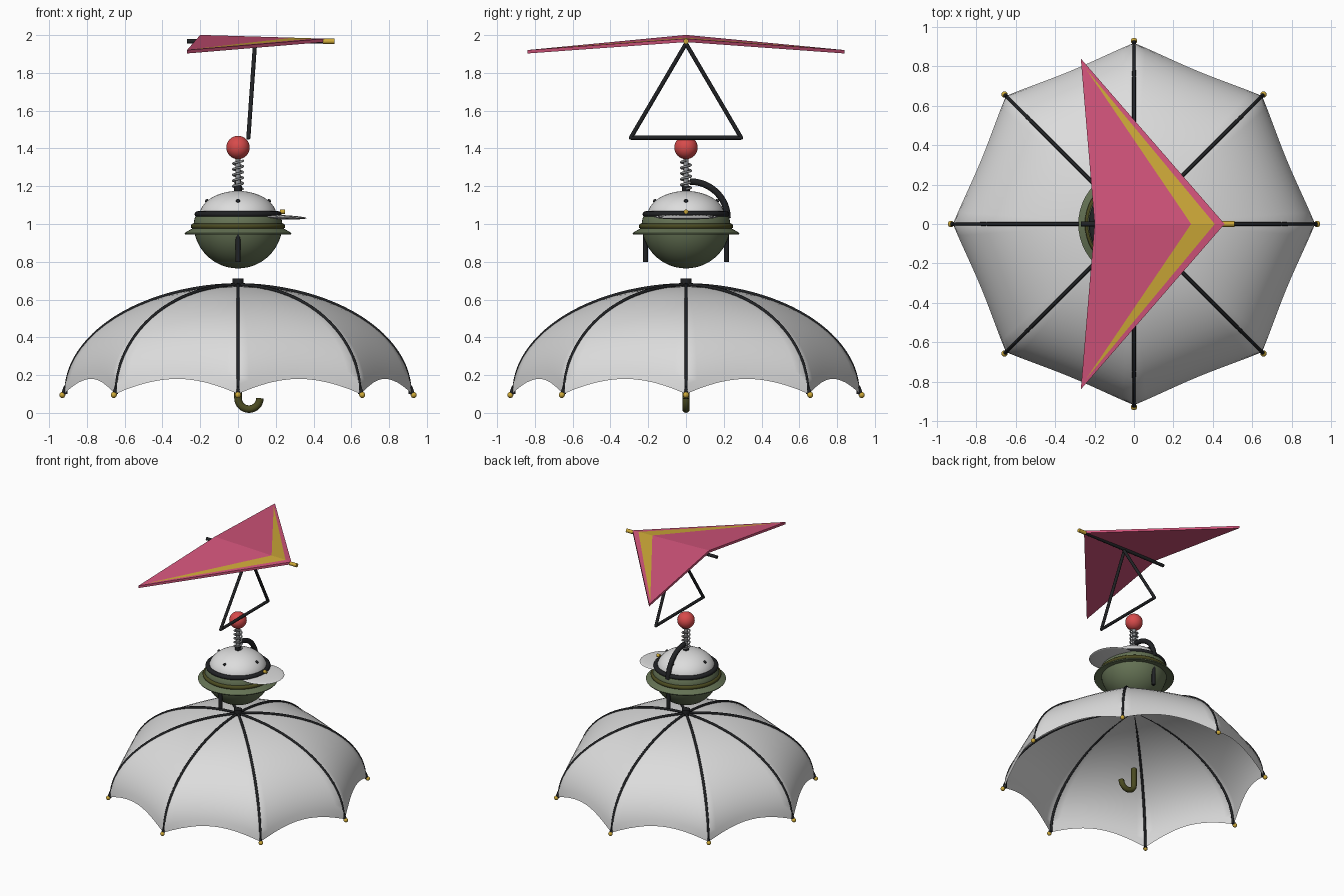
import bpy, bmesh
from math import sin, cos, pi, radians, acos
from mathutils import Vector, Matrix

cube = bpy.data.objects.get("Cube")
if cube:
    bpy.data.objects.remove(cube, do_unlink=True)


def material(name, r, g, b):
    m = bpy.data.materials.new(name)
    m.use_nodes = True
    m.diffuse_color = (r, g, b, 1)
    m.node_tree.nodes["Principled BSDF"].inputs["Base Color"].default_value = (r, g, b, 1)
    return m


WHITE = material("off white", 0.72, 0.72, 0.72)
BLACK = material("black", 0.015, 0.016, 0.018)
GOLD = material("gold", 0.62, 0.40, 0.04)
PINK = material("pink", 0.65, 0.09, 0.20)
OLIVE = material("olive green", 0.13, 0.17, 0.09)
DARK = material("dark olive", 0.07, 0.07, 0.015)
RED = material("red", 0.68, 0.07, 0.07)
GREY = material("spring grey", 0.30, 0.31, 0.32)


def finish(ob, smooth=True):
    bpy.ops.object.select_all(action="DESELECT")
    ob.select_set(True)
    bpy.context.view_layer.objects.active = ob
    if smooth:
        bpy.ops.object.shade_smooth_by_angle(angle=radians(40))
    return ob


def mesh_object(name, bm, mats, smooth=True):
    me = bpy.data.meshes.new(name)
    bm.to_mesh(me)
    bm.free()
    for m in mats:
        me.materials.append(m)
    ob = bpy.data.objects.new(name, me)
    bpy.context.collection.objects.link(ob)
    return finish(ob, smooth)


def ball(name, mat, pos, size, tilt=0.0):
    bm = bmesh.new()
    bmesh.ops.create_uvsphere(bm, u_segments=32, v_segments=16, radius=1)
    if not isinstance(size, tuple):
        size = (size,) * 3
    bm.transform(Matrix.Translation(pos) @ Matrix.Rotation(tilt, 4, "Y") @ Matrix.Diagonal((*size, 1)))
    return mesh_object(name, bm, [mat])


def rod(name, mat, a, b, r1, r2=None, sides=16):
    a, b = Vector(a), Vector(b)
    bm = bmesh.new()
    bmesh.ops.create_cone(bm, cap_ends=True, segments=sides, radius1=r1,
                          radius2=r1 if r2 is None else r2, depth=(b - a).length)
    turn = (b - a).to_track_quat("Z", "Y").to_matrix().to_4x4()
    bm.transform(Matrix.Translation((a + b) / 2) @ turn)
    return mesh_object(name, bm, [mat])


def lathe(name, mat, profile, closed=False, sides=48):
    bm = bmesh.new()
    pts = [bm.verts.new((r, 0, z)) for r, z in profile]
    edges = [bm.edges.new(p) for p in zip(pts, pts[1:])]
    if closed:
        edges.append(bm.edges.new((pts[-1], pts[0])))
    bmesh.ops.spin(bm, geom=pts + edges, cent=(0, 0, 0), axis=(0, 0, 1), angle=2 * pi, steps=sides)
    bmesh.ops.remove_doubles(bm, verts=bm.verts, dist=1e-5)
    bmesh.ops.recalc_face_normals(bm, faces=bm.faces)
    return mesh_object(name, bm, [mat])


def ring(name, mat, radius, z, w, h):
    return lathe(name, mat, [(radius + w * cos(i * pi / 6), z + h * sin(i * pi / 6)) for i in range(12)], True)


def tube(name, mat, points, radius):
    cu = bpy.data.curves.new(name, "CURVE")
    cu.dimensions = "3D"
    cu.bevel_depth = radius
    cu.bevel_resolution = 3
    cu.use_fill_caps = True
    sp = cu.splines.new("POLY")
    sp.points.add(len(points) - 1)
    for p, co in zip(sp.points, points):
        p.co = (*co, 1)
    cu.materials.append(mat)
    ob = bpy.data.objects.new(name, cu)
    bpy.context.collection.objects.link(ob)
    finish(ob, False)
    bpy.ops.object.convert(target="MESH")
    return finish(bpy.context.object)


# Umbrella canopy: eight scalloped panels
RIM, RISE, BASE = 0.92, 0.57, 0.10
PANEL, RINGS = 12, 18
bm = bmesh.new()
rows = []
for j in range(1, RINGS + 1):
    u = j / RINGS
    row = []
    for i in range(8 * PANEL):
        f = (i % PANEL) / PANEL
        scallop = 0.08 * (1 - (2 * f - 1) ** 2)
        t = u * acos(scallop / RISE)
        flat = cos(pi / 8) / cos((f - 0.5) * pi / 4)
        r = RIM * sin(t) * (1 - (1 - flat) * u ** 0.7)
        a = 2 * pi * i / (8 * PANEL)
        row.append(bm.verts.new((r * cos(a), r * sin(a), BASE + RISE * cos(t))))
    rows.append(row)
apex = bm.verts.new((0, 0, BASE + RISE))
for i in range(8 * PANEL):
    k = (i + 1) % (8 * PANEL)
    bm.faces.new((apex, rows[0][i], rows[0][k]))
    for upper, lower in zip(rows, rows[1:]):
        bm.faces.new((upper[i], lower[i], lower[k], upper[k]))
mesh_object("umbrella_canopy", bm, [WHITE])

# Ribs run over the crown, then under the cloth, and end in capped tips
for n in range(8):
    c, s = cos(n * pi / 4), sin(n * pi / 4)
    path = []
    for j in range(25):
        t = j / 24 * pi / 2
        off = 0.009 - 0.018 * j / 24
        r, z = (RIM + off) * sin(t), BASE + (RISE + off) * cos(t)
        path.append((r * c, r * s, z))
    tube("umbrella_rib", BLACK, path, 0.009)
    rod("rib_tip", BLACK, (0.925 * c, 0.925 * s, 0.095), (0.918 * c, 0.918 * s, 0.145), 0.013, 0.003)
    ball("rib_cap", GOLD, (0.93 * c, 0.93 * s, 0.095), 0.016)
rod("umbrella_hub", BLACK, (0, 0, 0.66), (0, 0, 0.712), 0.03)

# Hooked handle
hook = [(0, 0, 0.21), (0, 0, 0.14)]
hook += [(0.058 - 0.058 * cos(a), 0, 0.078 - 0.058 * sin(a)) for a in [i * pi / 16 for i in range(17)]]
tube("umbrella_handle", DARK, hook, 0.02)

# Round body: bowl, brim, bands and dome
bowl = [(0.235 * sin(i * pi / 32), 1.0 - 0.235 * cos(i * pi / 32)) for i in range(17)]
lathe("body_bowl", OLIVE, bowl + [(0.23, 1.03), (0.215, 1.055)])
lathe("body_brim", OLIVE, [(0.225, 0.985), (0.25, 0.972), (0.283, 0.952), (0.28, 0.945), (0.23, 0.955)], True)
ring("brim_band", DARK, 0.232, 0.988, 0.018, 0.016)
ring("cap_band", BLACK, 0.212, 1.052, 0.018, 0.016)
lathe("cap_dome", WHITE, [(0.205 * cos(i * pi / 32), 1.04 + 0.135 * sin(i * pi / 32)) for i in range(17)])
ball("cap_visor", WHITE, (0.195, 0, 1.037), (0.168, 0.168, 0.012), radians(2))
rod("cap_clasp", GOLD, (0.222, 0, 1.065), (0.248, 0, 1.065), 0.012)
for n in range(4):
    ball("cap_stud", BLACK, (0.163 * cos(n * pi / 2), 0.163 * sin(n * pi / 2), 1.121), 0.011)

# Side straps and rear hose
for y in (-0.215, 0.215):
    rod("body_strap", BLACK, (0, y, 0.80), (0, y, 0.96), 0.013)
tube("rear_hose", BLACK, [(0, 0.02 + 0.2 * sin(a), 1.03 + 0.195 * cos(a))
                          for a in [i * pi / 32 for i in range(17)]], 0.018)

# Spring neck and ball
rod("spring_foot", BLACK, (0, 0, 1.16), (0, 0, 1.20), 0.02)
rod("spring_core", GREY, (0, 0, 1.17), (0, 0, 1.36), 0.013)
TURNS = 5
tube("spring_coil", GREY, [(0.026 * cos(i * pi / 8), 0.026 * sin(i * pi / 8), 1.185 + 0.15 * i / (16 * TURNS))
                           for i in range(16 * TURNS + 1)], 0.006)
ball("neck_ball", RED, (0, 0, 1.405), 0.062)


# Glider wing: two sloped halves with an inlaid stripe behind the leading edge
def wing_point(x, y, drop=0.0):
    return (x, y, 1.995 - 0.03 * x - 0.098 * abs(y) - drop)


nose, front, back, rear = (0.46, 0), (0.41, 0), (0.29, 0), (-0.2, 0)
tip, stripe_end = (-0.27, 0.84), (-0.242, 0.785)
bm = bmesh.new()
for side in (1, -1):
    def add(points, index=0, drops=None):
        drops = drops or [0] * len(points)
        vs = [bm.verts.new(wing_point(x, y * side, d)) for (x, y), d in zip(points, drops)]
        bm.faces.new(vs[::side]).material_index = index
    add([nose, tip, stripe_end, front][::-1][::-1])
    add([front, stripe_end, back], 1)
    add([back, stripe_end, tip, rear])
    low = 0.018
    add([rear, tip, nose], 0, [low] * 3)
    add([nose, tip, tip, nose][::-1], 0, [0, 0, low, low][::-1])
    add([rear, tip, tip, rear], 0, [0, 0, low, low])
bmesh.ops.remove_doubles(bm, verts=bm.verts, dist=1e-5)
bmesh.ops.recalc_face_normals(bm, faces=bm.faces)
mesh_object("glider_wing", bm, [PINK, GOLD], smooth=False)

# Keel and control frame
rod("glider_keel", BLACK, (-0.27, 0, 1.967), (0.46, 0, 1.967), 0.012)
rod("keel_nose", GOLD, (0.45, 0, 1.967), (0.51, 0, 1.967), 0.014)
top = (0.09, 0, 1.955)
corners = [(0.055, -0.292, 1.457), (0.055, 0.292, 1.457)]
rod("control_bar", BLACK, *corners, 0.011)
for corner in corners:
    rod("control_strut", BLACK, corner, top, 0.011)
    ball("control_joint", BLACK, corner, 0.011)
